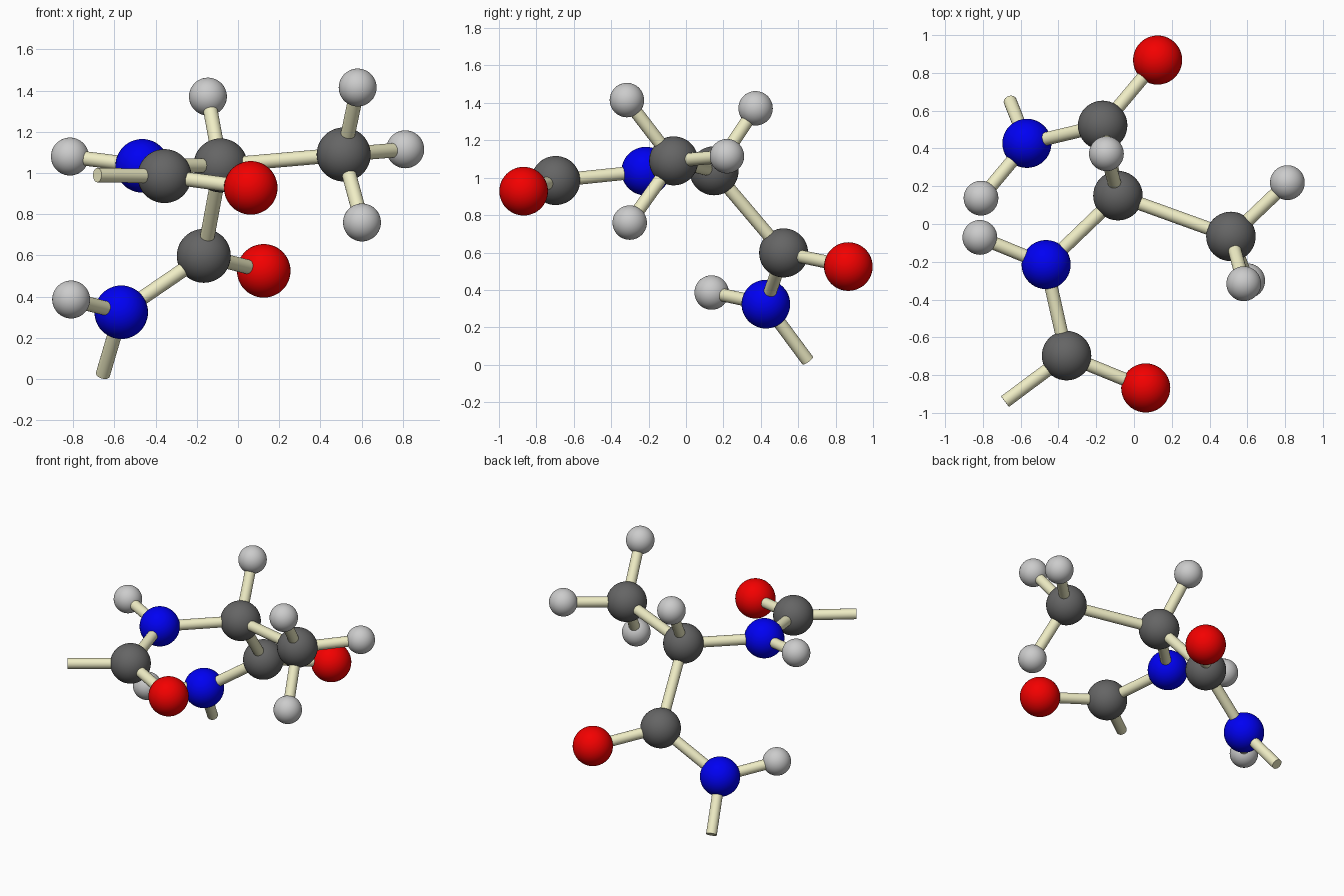
import bpy
from mathutils import Vector

if "Cube" in bpy.data.objects:
    bpy.data.objects.remove(bpy.data.objects["Cube"])


def material(name, rgb):
    m = bpy.data.materials.new(name)
    m.diffuse_color = (*rgb, 1)
    m.use_nodes = True
    m.node_tree.nodes["Principled BSDF"].inputs["Base Color"].default_value = m.diffuse_color
    return m


MATS = {
    "carbon": material("carbon_grey", (0.13, 0.13, 0.13)),
    "hydrogen": material("hydrogen_light", (0.52, 0.52, 0.52)),
    "nitrogen": material("nitrogen_blue", (0.0, 0.0, 0.9)),
    "oxygen": material("oxygen_red", (0.9, 0.0, 0.0)),
}
BOND_MAT = material("bond_cream", (0.87, 0.85, 0.56))
RADIUS = {"carbon": 0.131, "hydrogen": 0.092, "nitrogen": 0.13, "oxygen": 0.13}
BOND_RADIUS = 0.035

# Atom name: element, centre
ATOMS = {
    "alpha": ("carbon", (-0.085, 0.15, 1.037)),
    "alpha_h": ("hydrogen", (-0.146, 0.372, 1.371)),
    "methyl": ("carbon", (0.513, -0.066, 1.09)),
    "methyl_h_side": ("hydrogen", (0.812, 0.219, 1.115)),
    "methyl_h_top": ("hydrogen", (0.581, -0.316, 1.415)),
    "methyl_h_bottom": ("hydrogen", (0.602, -0.301, 0.76)),
    "lower_carbonyl": ("carbon", (-0.166, 0.522, 0.598)),
    "lower_o": ("oxygen", (0.125, 0.868, 0.525)),
    "lower_n": ("nitrogen", (-0.567, 0.427, 0.324)),
    "lower_n_h": ("hydrogen", (-0.81, 0.137, 0.386)),
    "upper_n": ("nitrogen", (-0.465, -0.215, 1.035)),
    "upper_n_h": ("hydrogen", (-0.816, -0.071, 1.08)),
    "upper_carbonyl": ("carbon", (-0.357, -0.697, 0.985)),
    "upper_o": ("oxygen", (0.062, -0.868, 0.928)),
}
# Free ends of the two cut-off bonds
ENDS = {"lower_stub": (-0.656, 0.651, 0.022), "upper_stub": (-0.683, -0.94, 0.99)}

BONDS = [
    ("alpha", "alpha_h"), ("alpha", "methyl"), ("alpha", "lower_carbonyl"),
    ("alpha", "upper_n"), ("methyl", "methyl_h_side"), ("methyl", "methyl_h_top"),
    ("methyl", "methyl_h_bottom"), ("lower_carbonyl", "lower_o"),
    ("lower_carbonyl", "lower_n"), ("lower_n", "lower_n_h"),
    ("lower_n", "lower_stub"), ("upper_n", "upper_n_h"),
    ("upper_n", "upper_carbonyl"), ("upper_carbonyl", "upper_o"),
    ("upper_carbonyl", "upper_stub"),
]


def finish(name, mat):
    ob = bpy.context.object
    ob.name = name
    ob.data.materials.append(mat)
    bpy.ops.object.shade_smooth_by_angle()


# Atom balls
for name, (element, centre) in ATOMS.items():
    bpy.ops.mesh.primitive_uv_sphere_add(segments=40, ring_count=24,
                                         radius=RADIUS[element], location=centre)
    finish(f"{element}_{name}", MATS[element])

# Bond sticks
points = {n: Vector(c) for n, (_, c) in ATOMS.items()}
points.update({n: Vector(c) for n, c in ENDS.items()})
for a, b in BONDS:
    axis = points[b] - points[a]
    bpy.ops.mesh.primitive_cylinder_add(
        vertices=24, radius=BOND_RADIUS, depth=axis.length,
        location=(points[a] + points[b]) / 2,
        rotation=axis.to_track_quat("Z", "Y").to_euler())
    finish(f"bond_{a}_to_{b}", BOND_MAT)
